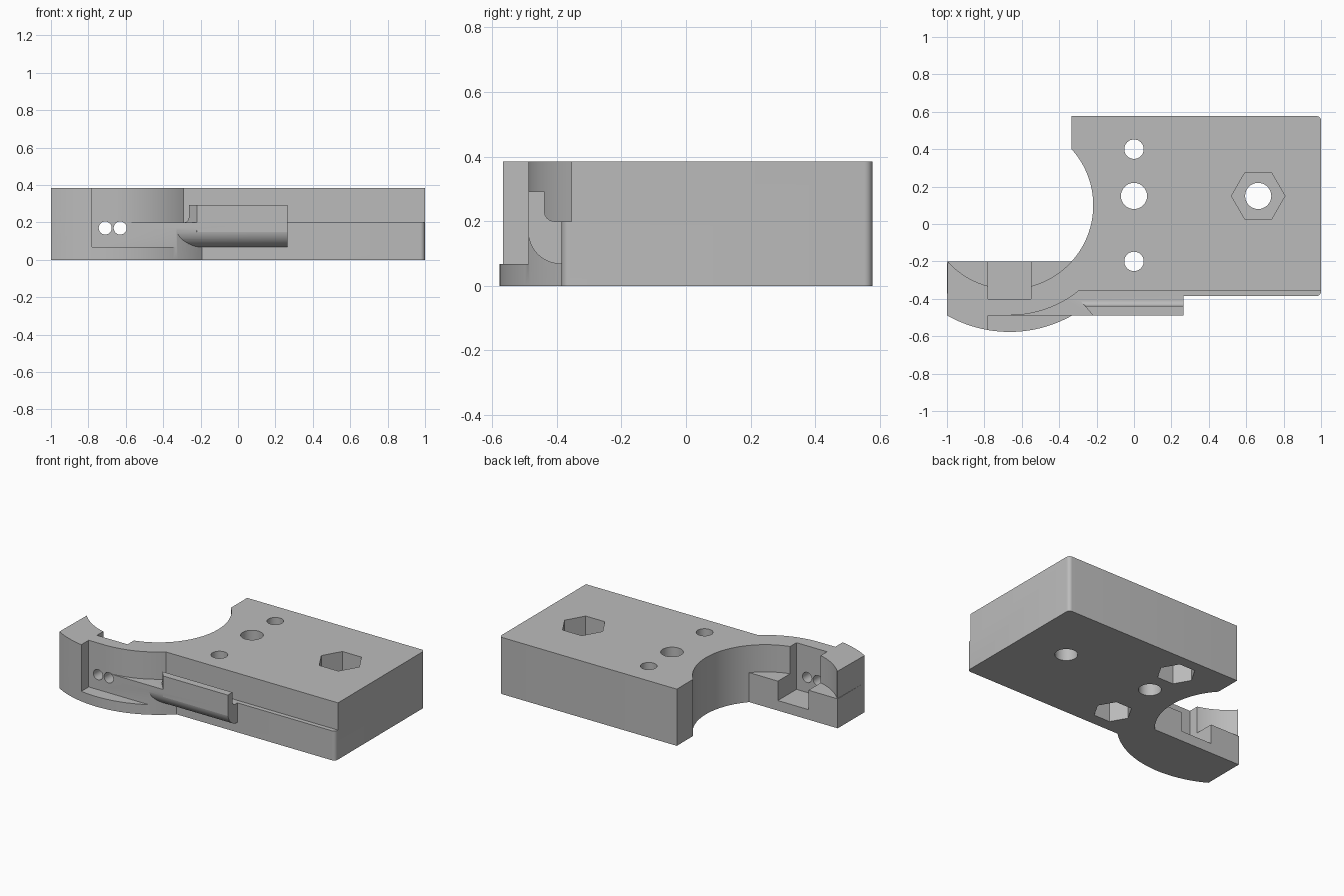
import bpy
import bmesh
from math import radians, cos, sin, pi
from mathutils import Vector, Matrix

cube = bpy.data.objects.get("Cube")
if cube:
    bpy.data.objects.remove(cube)

grey = bpy.data.materials.new("plain_grey")
grey.use_nodes = True
grey.diffuse_color = (0.5, 0.5, 0.5, 1)
grey.node_tree.nodes["Principled BSDF"].inputs["Base Color"].default_value = (0.5, 0.5, 0.5, 1)

TOP, STEP, FLOOR = 0.385, 0.2, 0.068
CENTRE = (-0.665, 0.1)
R_IN, R_WALL, R_OUT = 0.447, 0.588, 0.677
FRONT = CENTRE[1] - R_WALL


def arc(centre, r, start, end, steps):
    angles = [radians(start + (end - start) * i / steps) for i in range(steps + 1)]
    return [(centre[0] + r * cos(a), centre[1] + r * sin(a)) for a in angles]


def prism(name, outline, low, high, along_x=False):
    """Extrude an outline along z, or a (y, z) profile along x."""
    bm = bmesh.new()
    place = (lambda p: (low, p[0], p[1])) if along_x else (lambda p: (p[0], p[1], low))
    face = bm.faces.new([bm.verts.new(place(p)) for p in outline])
    new = bmesh.ops.extrude_face_region(bm, geom=[face])["geom"]
    shift = Vector((high - low, 0, 0) if along_x else (0, 0, high - low))
    bmesh.ops.translate(bm, vec=shift, verts=[v for v in new if isinstance(v, bmesh.types.BMVert)])
    bmesh.ops.remove_doubles(bm, verts=bm.verts[:], dist=1e-5)
    bmesh.ops.recalc_face_normals(bm, faces=bm.faces[:])
    mesh = bpy.data.meshes.new(name)
    bm.to_mesh(mesh)
    bm.free()
    mesh.materials.append(grey)
    ob = bpy.data.objects.new(name, mesh)
    bpy.context.collection.objects.link(ob)
    return ob


def box(name, x0, x1, y0, y1, z0, z1):
    return prism(name, [(x0, y0), (x1, y0), (x1, y1), (x0, y1)], z0, z1)


def combine(body, tool, operation):
    mod = body.modifiers.new(tool.name, "BOOLEAN")
    mod.operation, mod.solver, mod.object = operation, "EXACT", tool
    bpy.context.view_layer.objects.active = body
    bpy.ops.object.modifier_apply(modifier=mod.name)
    bpy.data.objects.remove(tool)


# Shared outline pieces: back edge, round bite and rounded corner
back_corner = arc((0.975, 0.552), 0.025, 0, 90, 6)
bite = [(-0.335, 0.577)] + arc(CENTRE, R_IN, 42.3, -42.3, 32)

# Lower layer, with the arm filled to a straight back edge
lower = (back_corner + bite + [(-1, -0.2)]
         + arc(CENTRE, R_OUT, 240.3, 314.2, 32)
         + arc((0.975, -0.36), 0.025, 270, 360, 6))
body = prism("bracket_body", lower, 0, STEP)

# Upper layer, with a curved wall and a thick arm end
upper = (back_corner + bite + arc(CENTRE, R_IN, -42.3, -137.7, 36)[1:]
         + arc(CENTRE, R_OUT, 240.3, 260.2, 10)
         + [(-0.78, FRONT)]
         + arc(CENTRE, R_WALL, -90, -50.7, 20) + [(1, -0.355)])
combine(body, prism("upper_layer", upper, STEP, TOP), "UNION")

# Front pocket in the arm
combine(body, box("front_pocket", -0.78, 0.4, -0.8, FRONT, FLOOR, 0.5), "DIFFERENCE")

# Clip with a rounded underside
clip = ([(-0.3, STEP), (FRONT, STEP)]
        + arc((FRONT + 0.1, FLOOR + 0.1), 0.1, 180, 270, 16) + [(-0.3, FLOOR)])
combine(body, prism("clip_base", clip, -0.336, 0.265, True), "UNION")

# Upright lip with a fillet behind it and an oblique left end
lip_profile = ([(FRONT, 0.15), (FRONT, 0.292), (-0.438, 0.292)]
               + arc((-0.408, 0.23), 0.03, 180, 270, 8) + [(-0.38, STEP), (-0.38, 0.15)])
lip = prism("clip_lip", lip_profile, -0.32, 0.265, True)
for v in lip.data.vertices:
    if v.co.x < -0.3:
        v.co.x = -0.22 - 0.85 * (v.co.y - FRONT)
combine(body, lip, "UNION")

# Slot in the back of the arm and two cable holes through its wall
combine(body, box("back_slot", -0.78, -0.55, -0.4, -0.1, FLOOR, 0.5), "DIFFERENCE")
for x in (-0.71, -0.63):
    hole = prism("cable_hole", arc((0, 0), 0.035, 0, 345, 23), -0.15, 0.15)
    hole.data.transform(Matrix.Translation((x, -0.45, 0.17)) @ Matrix.Rotation(pi / 2, 4, "X"))
    combine(body, hole, "DIFFERENCE")

# Screw holes and hexagonal nut pockets
for x, y, r in ((0, 0.4, 0.052), (0, 0.15, 0.07), (0, -0.2, 0.052), (0.664, 0.15, 0.07)):
    combine(body, prism("screw_hole", arc((x, y), r, 0, 348.75, 31), -0.1, 0.5), "DIFFERENCE")
for x, y, r, low, high in ((0.664, 0.15, 0.143, 0.18, 0.5),
                           (0, 0.4, 0.12, -0.1, 0.16), (0, -0.2, 0.12, -0.1, 0.16)):
    combine(body, prism("nut_pocket", arc((x, y), r, 0, 300, 5), low, high), "DIFFERENCE")

# Merge flat faces and smooth the curved walls
bm = bmesh.new()
bm.from_mesh(body.data)
bmesh.ops.remove_doubles(bm, verts=bm.verts[:], dist=1e-5)
bmesh.ops.dissolve_limit(bm, angle_limit=radians(0.5), verts=bm.verts[:], edges=bm.edges[:])
bm.to_mesh(body.data)
bm.free()
bpy.ops.object.select_all(action="DESELECT")
body.select_set(True)
bpy.context.view_layer.objects.active = body
bpy.ops.object.shade_smooth_by_angle(angle=radians(30))
